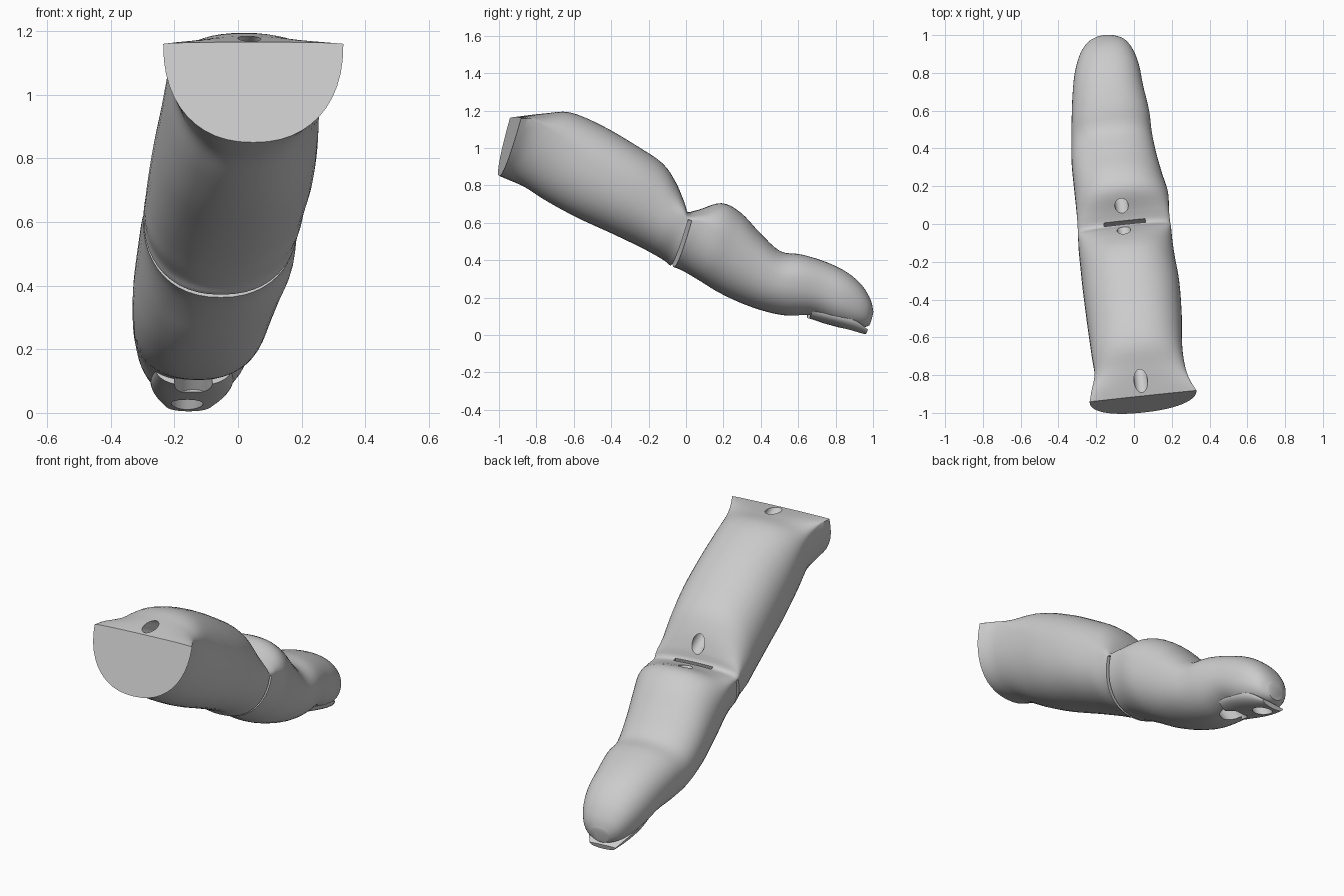
import bpy
import bmesh
import math
from mathutils import Vector, Matrix

cube = bpy.data.objects.get("Cube")
if cube:
    bpy.data.objects.remove(cube, do_unlink=True)

LEAN = 0.28    # how far each section leans back per unit of height
TWIST = 0.106  # how far each section turns about the vertical
SIDES = 48

grey = bpy.data.materials.new("warm_grey_plastic")
grey.use_nodes = True
grey.diffuse_color = (0.6, 0.6, 0.6, 1)
grey.node_tree.nodes["Principled BSDF"].inputs["Base Color"].default_value = grey.diffuse_color


def make_object(name, bm):
    bmesh.ops.recalc_face_normals(bm, faces=bm.faces)
    mesh = bpy.data.meshes.new(name)
    bm.to_mesh(mesh)
    bm.free()
    mesh.materials.append(grey)
    obj = bpy.data.objects.new(name, mesh)
    bpy.context.collection.objects.link(obj)
    return obj


def smooth_rows(rows, steps):
    """Catmull-Rom interpolation between the stations."""
    result = []
    last = len(rows) - 1
    for i in range(last):
        quads = zip(rows[max(i - 1, 0)], rows[i], rows[i + 1], rows[min(i + 2, last)])
        quads = list(quads)
        for step in range(steps):
            t = step / steps
            result.append([b + t * ((c - a) + t * ((2 * a - 5 * b + 4 * c - d)
                           + t * (3 * (b - c) + d - a))) / 2 for a, b, c, d in quads])
    result.append(rows[-1])
    return result


def section(bm, row):
    """Rounded closed section; 'widest' is the height share of the widest point."""
    top_y, top_z, low_z, mid_x, half, widest = row
    height = top_z - low_z
    level = low_z + height * widest
    ring = []
    for k in range(SIDES):
        angle = math.tau * k / SIDES
        c, s = math.cos(angle), math.sin(angle)
        power = 2 / 2.25
        dx = half * math.copysign(abs(c) ** power, c)
        reach = (top_z - level) if s > 0 else (level - low_z)
        z = level + reach * math.copysign(abs(s) ** power, s)
        y = top_y - LEAN * (top_z - z) + TWIST * dx
        ring.append(bm.verts.new((mid_x + dx, y, z)))
    return ring


def loft(name, rows, steps=4):
    bm = bmesh.new()
    rings = [section(bm, row) for row in smooth_rows(rows, steps)]
    for a, b in zip(rings, rings[1:]):
        for k in range(SIDES):
            n = (k + 1) % SIDES
            bm.faces.new((a[k], a[n], b[n], b[k]))
    bm.faces.new(rings[0])
    bm.faces.new(rings[-1])
    return make_object(name, bm)


def rod(name, start, end, radius):
    start, end = Vector(start), Vector(end)
    along = end - start
    turn = along.to_track_quat('Z', 'Y').to_matrix().to_4x4()
    bm = bmesh.new()
    bmesh.ops.create_cone(bm, cap_ends=True, segments=32, radius1=radius, radius2=radius,
                          depth=along.length,
                          matrix=Matrix.Translation((start + end) / 2) @ turn)
    return make_object(name, bm)


def slab(name, low, high, width):
    """Thin leaning slab across the joint between two heights."""
    middle = (low + high) / 2
    y = LEAN * (middle - 0.62) - 0.003
    bm = bmesh.new()
    bmesh.ops.create_cube(bm, size=1, matrix=Matrix.Translation((-0.05, y, middle))
                          @ Matrix.Rotation(math.atan(TWIST), 4, 'Z')
                          @ Matrix.Rotation(-math.atan(LEAN), 4, 'X')
                          @ Matrix.Diagonal((width, 0.02, high - low, 1)))
    return make_object(name, bm)


def combine(target, tool, operation):
    tool.hide_render = True
    mod = target.modifiers.new(operation.title(), 'BOOLEAN')
    mod.object, mod.operation, mod.solver = tool, operation, 'EXACT'
    bpy.context.view_layer.objects.active = target
    bpy.ops.object.modifier_apply(modifier=mod.name)
    bpy.data.objects.remove(tool, do_unlink=True)


# Finger shell: top y, top z, bottom z, centre x, half width, widest share
finger = loft("finger_shell", [
    (-.91, 1.165, .85, .048, .283, .98),
    (-.84, 1.175, .825, .035, .258, .93),
    (-.75, 1.185, .79, .03, .239, .8),
    (-.62, 1.19, .72, .015, .24, .65),
    (-.45, 1.12, .63, .003, .25, .55),
    (-.27, 1.015, .545, -.015, .255, .52),
    (-.13, .92, .475, -.035, .25, .5),
    (-.06, .82, .43, -.045, .248, .55),
    (-.02, .72, .395, -.05, .246, .75),
    (0, .66, .37, -.053, .244, .85),
    (.07, .67, .345, -.058, .243, .8),
    (.19, .705, .29, -.065, .245, .6),
    (.29, .655, .23, -.085, .235, .55),
    (.39, .55, .175, -.105, .225, .55),
    (.5, .45, .13, -.118, .213, .55),
    (.62, .43, .105, -.125, .205, .55),
    (.75, .39, .1, -.138, .187, .5),
    (.86, .335, .06, -.143, .17, .5),
    (.94, .265, .04, -.147, .14, .5),
    (.985, .19, .04, -.15, .1, .5),
    (1, .13, .05, -.155, .05, .5),
])

# Thin lip under the fingertip
lip = loft("fingertip_lip", [
    (.67, .15, .085, -.14, .12, .9),
    (.8, .11, .05, -.145, .13, .9),
    (.9, .08, .022, -.15, .115, .9),
    (.965, .03, .005, -.155, .075, .9),
])
combine(finger, lip, 'UNION')

# Joint gap, leaving a thin hinge strip at each side
combine(finger, slab("joint_gap", .3, .62, .8), 'DIFFERENCE')
combine(finger, slab("hinge_slot", .55, .8, .22), 'DIFFERENCE')

# Cord tunnels and the openings under the tip
combine(finger, rod("upper_tunnel", (.057, -1.02, 1.276), (-.06, .02, .724), .036), 'DIFFERENCE')
combine(finger, rod("lower_tunnel", (-.055, .02, .75), (-.14, .62, .2), .036), 'DIFFERENCE')
combine(finger, rod("cord_exit", (-.14, .55, .25), (-.14, .69, .04), .06), 'DIFFERENCE')
combine(finger, rod("tip_hole", (-.16, .83, .14), (-.16, .89, -.02), .05), 'DIFFERENCE')

bpy.ops.object.select_all(action='DESELECT')
finger.select_set(True)
bpy.context.view_layer.objects.active = finger
bpy.ops.object.shade_smooth_by_angle(angle=math.radians(35))
